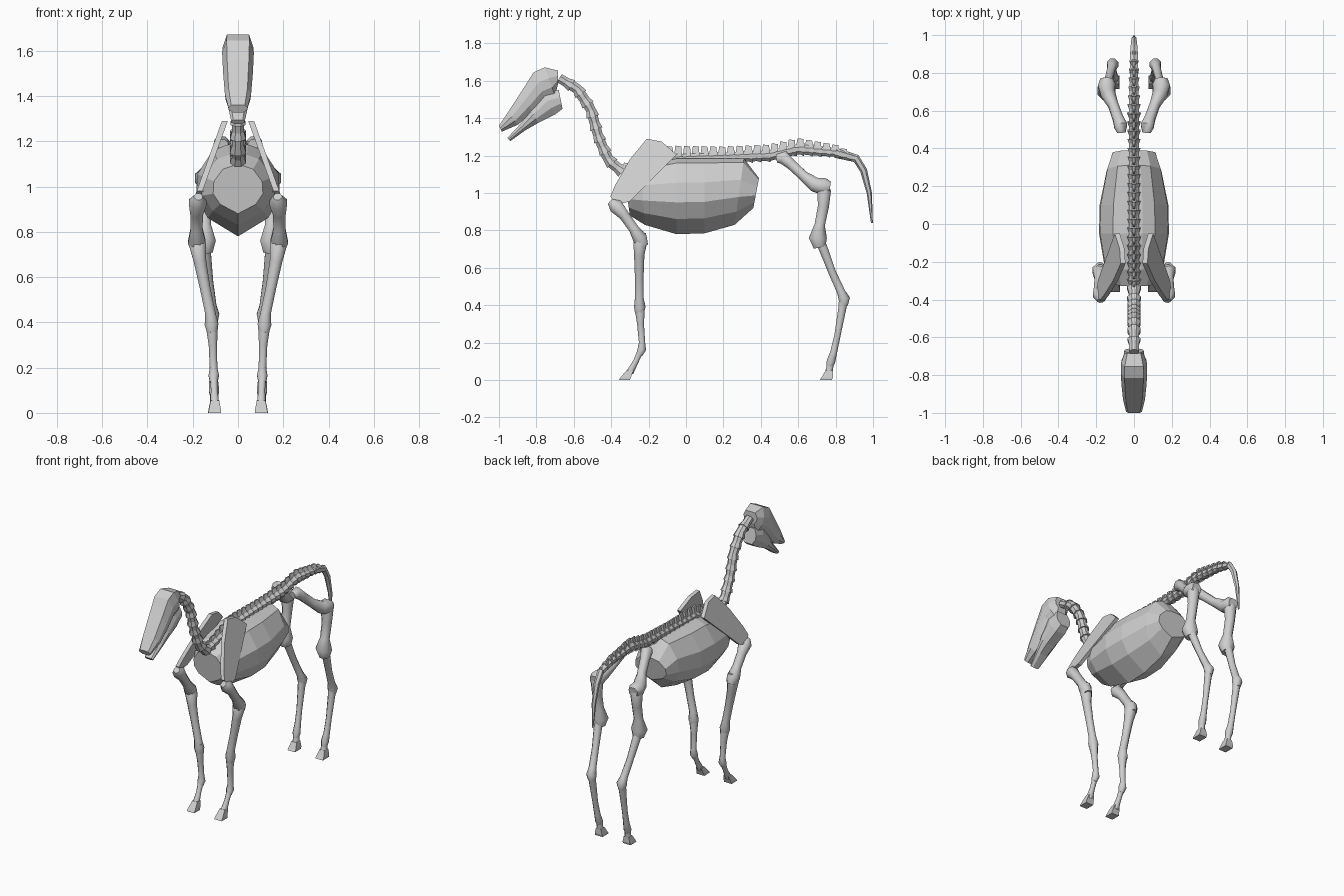
import bpy, bmesh, math
from mathutils import Vector

bone_mat = bpy.data.materials.new("bone grey")
bone_mat.diffuse_color = (0.62, 0.62, 0.62, 1)


def finish(name, bm, mirror=False, smooth=0):
    bmesh.ops.recalc_face_normals(bm, faces=bm.faces[:])
    me = bpy.data.meshes.new(name)
    bm.to_mesh(me)
    bm.free()
    ob = bpy.data.objects.new(name, me)
    bpy.context.collection.objects.link(ob)
    me.materials.append(bone_mat)
    if mirror:
        ob.modifiers.new("mirror", 'MIRROR').use_clip = False
    if smooth:
        bpy.ops.object.select_all(action='DESELECT')
        ob.select_set(True)
        bpy.context.view_layer.objects.active = ob
        bpy.ops.object.shade_smooth_by_angle(angle=math.radians(smooth))
    return ob


def add_loft(bm, rings):
    """Skin a list of equal-sized rings and cap both ends."""
    vs = [[bm.verts.new(p) for p in r] for r in rings]
    n = len(vs[0])
    for a, b in zip(vs, vs[1:]):
        for i in range(n):
            j = (i + 1) % n
            bm.faces.new((a[i], a[j], b[j], b[i]))
    bm.faces.new(vs[0][::-1])
    bm.faces.new(vs[-1])


def tube_rings(pts, sides=8):
    """Rings around a path of (x, y, z, radius)."""
    rings = []
    for i, p in enumerate(pts):
        a, b = pts[max(i - 1, 0)], pts[min(i + 1, len(pts) - 1)]
        t = (Vector(b[:3]) - Vector(a[:3])).normalized()
        u = Vector((1, 0, 0))
        u = (u - t * u.dot(t)).normalized()
        v = t.cross(u)
        rings.append([Vector(p[:3]) + p[3] * (u * math.cos(k) + v * math.sin(k))
                      for k in (2 * math.pi * (s + .5) / sides for s in range(sides))])
    return rings


def bone(name, pts):
    bm = bmesh.new()
    add_loft(bm, tube_rings(pts))
    finish(name, bm, True, 50)


def profile_loft(name, stations, shape):
    """Stations: (top y, top z, bottom y, bottom z, half width). Shape: half section (x, height) 0..1."""
    full = shape + [(-x, h) for x, h in reversed(shape) if x > 0]
    bm = bmesh.new()
    add_loft(bm, [[Vector((x * w, by + (ty - by) * h, bz + (tz - bz) * h)) for x, h in full]
                  for ty, tz, by, bz, w in stations])
    return finish(name, bm)


# ribcage
profile_loft("ribcage", [
    (-.33, 1.09, -.30, .88, .11), (-.24, 1.14, -.22, .83, .155), (-.05, 1.185, -.05, .78, .185),
    (.10, 1.185, .10, .785, .182), (.31, 1.185, .26, .83, .145), (.39, 1.08, .36, .92, .115)],
    [(0, 0), (.72, .2), (1, .42), (.97, .68), (.6, .94), (.25, 1)])

# skull and jaw
head = [(.55, 0), (.95, .3), (1, .62), (.72, 1)]
profile_loft("skull", [
    (-.685, 1.655, -.685, 1.58, .05), (-.755, 1.672, -.70, 1.52, .068), (-.815, 1.645, -.75, 1.50, .07),
    (-.875, 1.55, -.82, 1.43, .066), (-.95, 1.435, -.90, 1.365, .058), (-1.0, 1.36, -.985, 1.328, .042)], head)
profile_loft("jaw", [
    (-.68, 1.55, -.66, 1.45, .052), (-.76, 1.54, -.70, 1.42, .06), (-.83, 1.45, -.79, 1.375, .055),
    (-.88, 1.375, -.86, 1.335, .045), (-.955, 1.295, -.94, 1.277, .03)], head)

# spine path: y, z, radius, height of the spinous process
SPINE = [(-.67, 1.61, .032, 0), (-.58, 1.555, .036, 0), (-.51, 1.45, .035, 0), (-.465, 1.29, .034, 0),
         (-.41, 1.17, .036, 0), (-.34, 1.115, .036, 0), (-.24, 1.14, .036, .03), (-.08, 1.18, .036, .045),
         (.2, 1.19, .034, .03), (.45, 1.20, .035, .03), (.6, 1.235, .036, .028), (.8, 1.215, .027, .02),
         (.91, 1.185, .022, 0), (.95, 1.12, .019, 0), (.98, 1.0, .014, 0), (.994, .84, .005, 0)]
CUM = [0]
for a, b in zip(SPINE, SPINE[1:]):
    CUM.append(CUM[-1] + math.hypot(b[0] - a[0], b[1] - a[1]))


def spine_at(s):
    for i in range(len(SPINE) - 1):
        if s <= CUM[i + 1] or i == len(SPINE) - 2:
            f = (s - CUM[i]) / (CUM[i + 1] - CUM[i])
            return [p + (q - p) * f for p, q in zip(SPINE[i], SPINE[i + 1])]


# vertebrae, each a tapered block, with a fin on the back section
neck_len, back_len = CUM[5], CUM[12] - CUM[5]
cuts = [neck_len * i / 9 for i in range(9)] + [neck_len + back_len * i / 27 for i in range(28)]
bm, fins = bmesh.new(), bmesh.new()
for s0, s1 in zip(cuts, cuts[1:]):
    a, b = spine_at(s0), spine_at(s1)
    m = spine_at((s0 + s1) / 2)
    e = .12
    add_loft(bm, tube_rings([(0, a[0] - e * (b[0] - a[0]), a[1] - e * (b[1] - a[1]), a[2] * .85),
                             (0, m[0], m[1], m[2] * .82), (0, b[0], b[1], b[2] * 1.08)], 8))
    if m[3] > .005:
        z0, z1 = m[1] + m[2] * .5, m[1] + m[2] + m[3] * .85
        y = m[0]
        add_loft(fins, [[Vector(p) for p in ((-.006, y - .021, z0), (.006, y - .021, z0),
                                             (.022, y + .021, z0), (-.022, y + .021, z0))],
                        [Vector(p) for p in ((-.003, y - .014, z1), (.003, y - .014, z1),
                                             (.006, y + .018, z1 - .004), (-.006, y + .018, z1 - .004))]])
finish("vertebrae", bm)
finish("spinous_processes", fins)

# tail
bm = bmesh.new()
add_loft(bm, tube_rings([(0, *p[:3]) for p in SPINE[11:]], 6))
finish("tail", bm, False, 40)

# shoulder blades: side outline leaned inward, given thickness
blade = [(-.21, 1.29), (-.13, 1.275), (-.05, 1.205), (-.30, .955), (-.36, .94), (-.405, .98), (-.38, 1.04), (-.30, 1.18)]
bm = bmesh.new()


def lean(z, off):
    return .185 - (z - .94) * .36 + off


add_loft(bm, [[Vector((lean(z, o), y, z)) for y, z in blade] for o in (-.014, .012)])
finish("shoulder_blade", bm, True)

# front legs
bone("upper_front_leg", [(.175, -.405, .955, .02), (.178, -.375, .93, .042), (.183, -.33, .88, .03),
                         (.183, -.28, .81, .029), (.182, -.245, .755, .042), (.18, -.225, .715, .026)])
bone("lower_front_leg", [(.18, -.235, .79, .022), (.178, -.245, .74, .04), (.168, -.25, .67, .03),
                         (.145, -.25, .55, .025), (.122, -.25, .44, .025), (.117, -.247, .39, .033),
                         (.114, -.25, .355, .024)])
bone("front_cannon", [(.115, -.25, .42, .025), (.115, -.247, .375, .028), (.111, -.243, .3, .02),
                      (.108, -.235, .2, .018), (.107, -.236, .165, .025), (.107, -.25, .135, .018)])
bone("front_pastern", [(.107, -.237, .17, .018), (.105, -.268, .1, .016), (.103, -.30, .04, .021)])

# hind legs
bone("femur", [(.066, .485, 1.185, .024), (.07, .52, 1.19, .038), (.085, .56, 1.155, .03), (.11, .63, 1.09, .029),
               (.138, .69, 1.045, .042), (.145, .735, 1.035, .05), (.145, .77, 1.03, .035)])
bone("shin", [(.145, .73, 1.06, .03), (.147, .738, 1.01, .04), (.148, .735, .93, .032), (.147, .715, .83, .03),
              (.146, .705, .76, .052), (.144, .715, .71, .035)])
bone("lower_hind_leg", [(.146, .70, .78, .03), (.143, .735, .70, .026), (.13, .78, .58, .022),
                        (.117, .83, .47, .024), (.113, .846, .435, .033), (.112, .843, .40, .024)])
bone("hind_cannon", [(.112, .845, .45, .028), (.112, .835, .38, .023), (.11, .81, .24, .018),
                     (.108, .79, .15, .02), (.106, .775, .10, .025), (.105, .767, .07, .018)])
bone("hind_pastern", [(.105, .775, .1, .018), (.104, .762, .03, .022)])


# hooves: wedge blocks with the toe forward
def hoof(name, x, toe, heel, top_front, top_back, top_z):
    bm = bmesh.new()
    add_loft(bm, [[Vector((x + s * w, y, z)) for s, y in ((-1, f), (1, f), (1, b), (-1, b))]
                  for f, b, w, z in ((toe, heel, .028, 0), (toe + .01, heel + .005, .027, .014),
                                     (top_front, top_back, .019, top_z))])
    finish(name, bm, True)


hoof("front_hoof", .102, -.36, -.30, -.315, -.28, .055)
hoof("hind_hoof", .104, .715, .78, .745, .785, .05)
